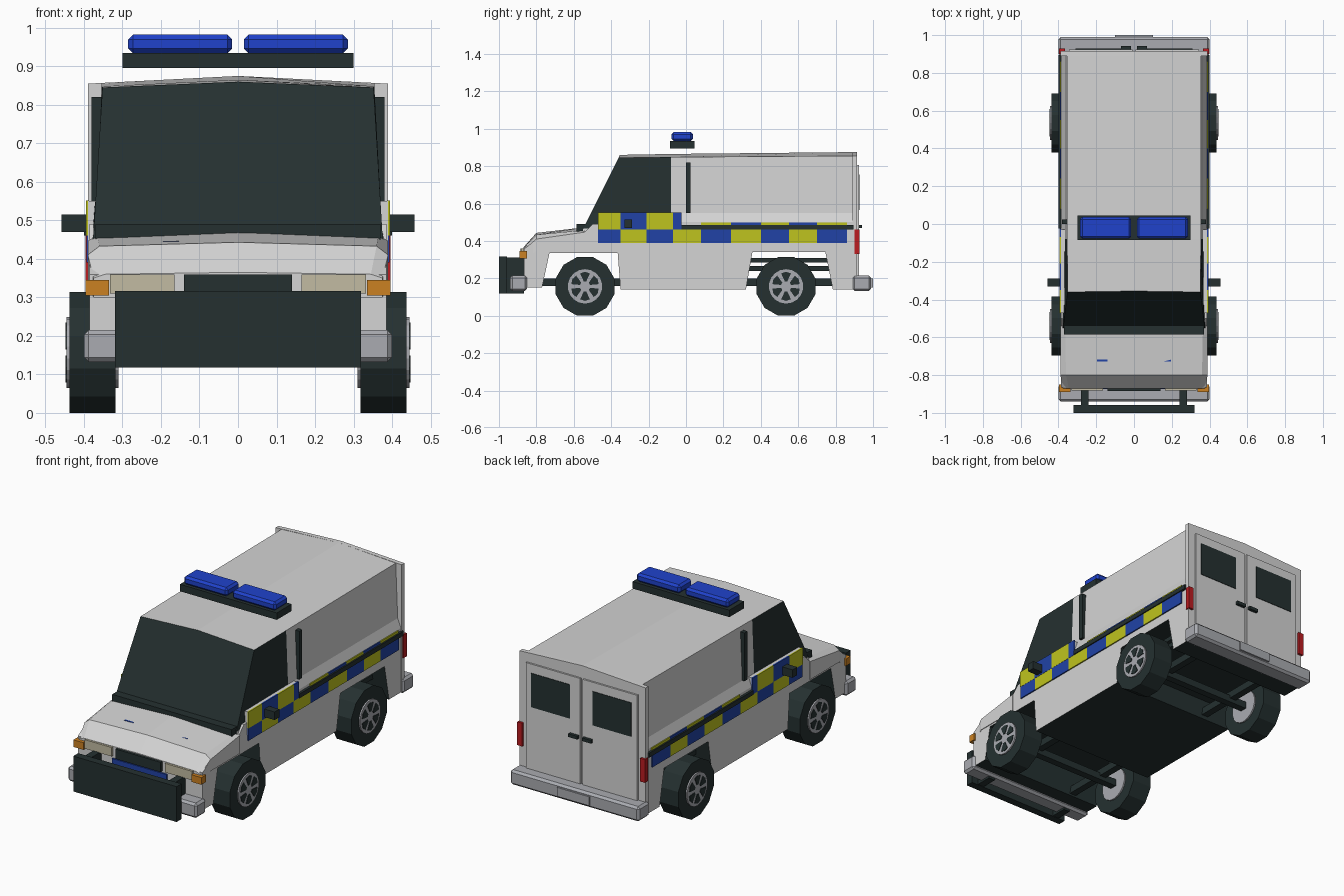
import bpy, bmesh
from math import sin, cos, pi

cube = bpy.data.objects.get("Cube")
if cube:
    bpy.data.objects.remove(cube, do_unlink=True)


def material(name, r, g, b):
    m = bpy.data.materials.new(name)
    m.use_nodes = True
    m.diffuse_color = (r, g, b, 1)
    m.node_tree.nodes["Principled BSDF"].inputs["Base Color"].default_value = (r, g, b, 1)
    return m


WHITE = material("body white", .66, .66, .66)
GREY = material("bumper grey", .40, .41, .44)
DARK = material("dark trim", .018, .03, .03)
LAMP = material("beacon blue", .014, .055, .6)
BLUE = material("marking blue", .015, .055, .38)
YELLOW = material("marking yellow", .52, .55, .013)
RED = material("tail light red", .5, .012, .015)
ORANGE = material("indicator orange", .6, .22, .016)
CREAM = material("headlight cream", .54, .5, .36)


def loft(name, rings, mats, rule=None, bevel=0):
    """Skin equal-length closed rings of points and cap both ends."""
    bm = bmesh.new()
    rows = [[bm.verts.new(p) for p in ring] for ring in rings]
    n = len(rows[0])
    for a, b in zip(rows, rows[1:]):
        for i in range(n):
            j = (i + 1) % n
            bm.faces.new((a[i], a[j], b[j], b[i]))
    bm.faces.new(rows[0])
    bm.faces.new(rows[-1])
    bmesh.ops.recalc_face_normals(bm, faces=bm.faces)
    bm.normal_update()
    if rule:
        for f in bm.faces:
            f.material_index = rule(f.calc_center_median(), f.normal)
    me = bpy.data.meshes.new(name)
    bm.to_mesh(me)
    bm.free()
    for m in mats:
        me.materials.append(m)
    ob = bpy.data.objects.new(name, me)
    bpy.context.collection.objects.link(ob)
    if bevel:
        mod = ob.modifiers.new("edge", "BEVEL")
        mod.width, mod.segments = bevel, 1
    return ob


def prism(name, pts, axis, a, b, mats, rule=None):
    """Extrude a 2D outline along x (outline y,z) or y (outline x,z)."""
    if axis == "x":
        rings = [[(t, u, v) for u, v in pts] for t in (a, b)]
    else:
        rings = [[(u, t, v) for u, v in pts] for t in (a, b)]
    return loft(name, rings, mats, rule)


def box(name, x, y, z, mat, bevel=0):
    rings = [[(x[0], y[0], h), (x[1], y[0], h), (x[1], y[1], h), (x[0], y[1], h)] for h in z]
    return loft(name, rings, [mat], bevel=bevel)


def pair(name, x, y, z, mat, bevel=0):
    for s, side in ((1, "left"), (-1, "right")):
        box(f"{side}_{name}", (s * x[0], s * x[1]), y, z, mat, bevel)


def mirrored(half, y=None):
    """Half section (x, z[, y]) to a full closed ring."""
    full = half + [(-p[0],) + p[1:] for p in reversed(half) if p[0] > 0]
    return [(p[0], p[2] if len(p) > 2 else y, p[1]) for p in full]


# Lower body with wheel arches, dark underneath
outline = [(-.865, .15), (-.77, .15), (-.73, .335), (-.365, .335), (-.35, .14),
           (.32, .14), (.355, .34), (.745, .34), (.785, .14), (.9, .14),
           (.9, .49), (-.5, .49), (-.55, .44), (-.8, .4), (-.865, .36)]
prism("lower_body", outline, "x", -.386, .386, [WHITE, DARK],
      lambda c, n: int(abs(n.x) < .5 and c.z < .345 and abs(c.y) < .85))

# Bonnet
loft("bonnet", [mirrored([(.375, .3), (.375, .35), (.345, .36), (0, .365)], -.87),
                mirrored([(.39, .345), (.39, .41), (.36, .433), (0, .443)], -.8),
                mirrored([(.39, .345), (.39, .447), (.365, .458), (0, .473)], -.54)], [WHITE])

# Cabin and load area: dark glass ahead of the door pillar
def cabin_rule(c, n):
    return int(c.y < -.09 and c.z > .5 and n.z < .8)

loft("upper_body", [
    mirrored([(.38, .44, -.55), (.375, .465, -.55), (.37, .55, -.508), (.352, .845, -.36), (0, .86, -.355)]),
    mirrored([(.386, .44), (.386, .5), (.366, .55), (.354, .848), (0, .865)], -.08),
    mirrored([(.386, .44), (.386, .5), (.366, .55), (.354, .855), (0, .875)], .9)],
    [WHITE, DARK], cabin_rule)
box("windscreen_cowl", (-.37, .37), (-.585, -.53), (.45, .49), DARK)
prism("rear_frame", [(-.39, .14), (.39, .14), (.39, .855), (0, .875), (-.39, .855)],
      "y", .89, .915, [WHITE])

# Doors, side trim and mirrors
pair("door_panel", (.34, .389), (-.47, -.03), (.42, .55), WHITE)
pair("pillar_trim", (.35, .38), (0, .025), (.55, .82), DARK)
pair("rub_strip", (.38, .4), (-.025, .895), (.46, .485), DARK)
pair("wing_mirror", (.385, .458), (-.33, -.288), (.47, .515), DARK)

# Chequered side markings
edges = [-.47, -.35, -.21, -.07, .08, .24, .4, .55, .7, .86]
for i, span in enumerate(zip(edges, edges[1:])):
    low, high = (BLUE, YELLOW) if i % 2 == 0 else (YELLOW, BLUE)
    pair(f"lower_marking_{i}", (.387, .394), span, (.39, .46), low)
    if i < 4:
        pair(f"upper_marking_{i}", (.387, .395), (span[0], min(span[1], -.025)), (.46, .552), high)
    else:
        pair(f"upper_marking_{i}", (.386, .392), span, (.485, .498), high)

# Rear doors
pair("rear_door", (.008, .345), (.91, .925), (.19, .805), WHITE)
pair("rear_window", (.07, .31), (.924, .928), (.565, .755), DARK)
pair("rear_handle", (.015, .07), (.92, .942), (.468, .486), DARK)
pair("tail_light", (.365, .396), (.9, .928), (.33, .46), RED)

# Bumpers
box("front_bumper", (-.4, .4), (-.94, -.85), (.132, .215), GREY, .012)
box("rear_bumper", (-.4, .4), (.89, .99), (.132, .215), GREY, .012)
box("rear_step_plate", (-.1, .1), (.98, 1), (.15, .2), GREY)

# Front end: push plate, lamps and grille
box("push_plate", (-.32, .32), (-1, -.957), (.118, .316), DARK)
pair("push_plate_bracket", (.24, .28), (-.96, -.865), (.12, .312), DARK)
pair("headlight", (.165, .332), (-.882, -.855), (.31, .36), CREAM)
pair("indicator", (.335, .396), (-.89, -.85), (.305, .345), ORANGE)
box("grille", (-.14, .14), (-.885, -.855), (.305, .36), DARK)
box("grille_marking", (-.17, .17), (-.874, -.865), (.255, .295), BLUE)
pair("bonnet_mark", (.14, .195), (-.728, -.718), (.44, .447), BLUE)

# Roof light bar
box("light_bar_base", (-.3, .3), (-.085, .045), (.895, .934), DARK)
pair("beacon", (.015, .285), (-.078, .037), (.934, .982), LAMP, .012)

# Chassis members
for i, z in enumerate((.24, .285)):
    box(f"rear_chassis_bar_{i}", (-.3, .3), (.33, .77), (z, z + .025), DARK)
pair("chassis_rail", (.2, .24), (-.8, .85), (.16, .2), DARK)


# Wheels
def circle(y, z, r, n):
    return [(y + r * cos(2 * pi * (k + .5) / n), z + r * sin(2 * pi * (k + .5) / n)) for k in range(n)]


def wedge(y, z, k):
    spots = ((.028, -.25), (.074, -.36), (.078, 0), (.074, .36), (.028, .25))
    return [(y + r * cos(k * pi / 3 + a), z + r * sin(k * pi / 3 + a)) for r, a in spots]


R = .157
for axle, y in (("front", -.54), ("rear", .535)):
    box(f"{axle}_axle", (-.33, .33), (y - .02, y + .02), (R - .02, R + .02), DARK)
    for s, side in ((1, "left"), (-1, "right")):
        prefix = f"{axle}_{side}"
        prism(prefix + "_tyre", circle(y, R, R / cos(pi / 12), 12), "x", s * .318, s * .437, [DARK])
        prism(prefix + "_rim", circle(y, R, .092, 18), "x", s * .31, s * .445, [GREY])
        for k in range(6):
            prism(f"{prefix}_rim_opening_{k}", wedge(y, R, k + .5), "x", s * .442, s * .448, [DARK])
